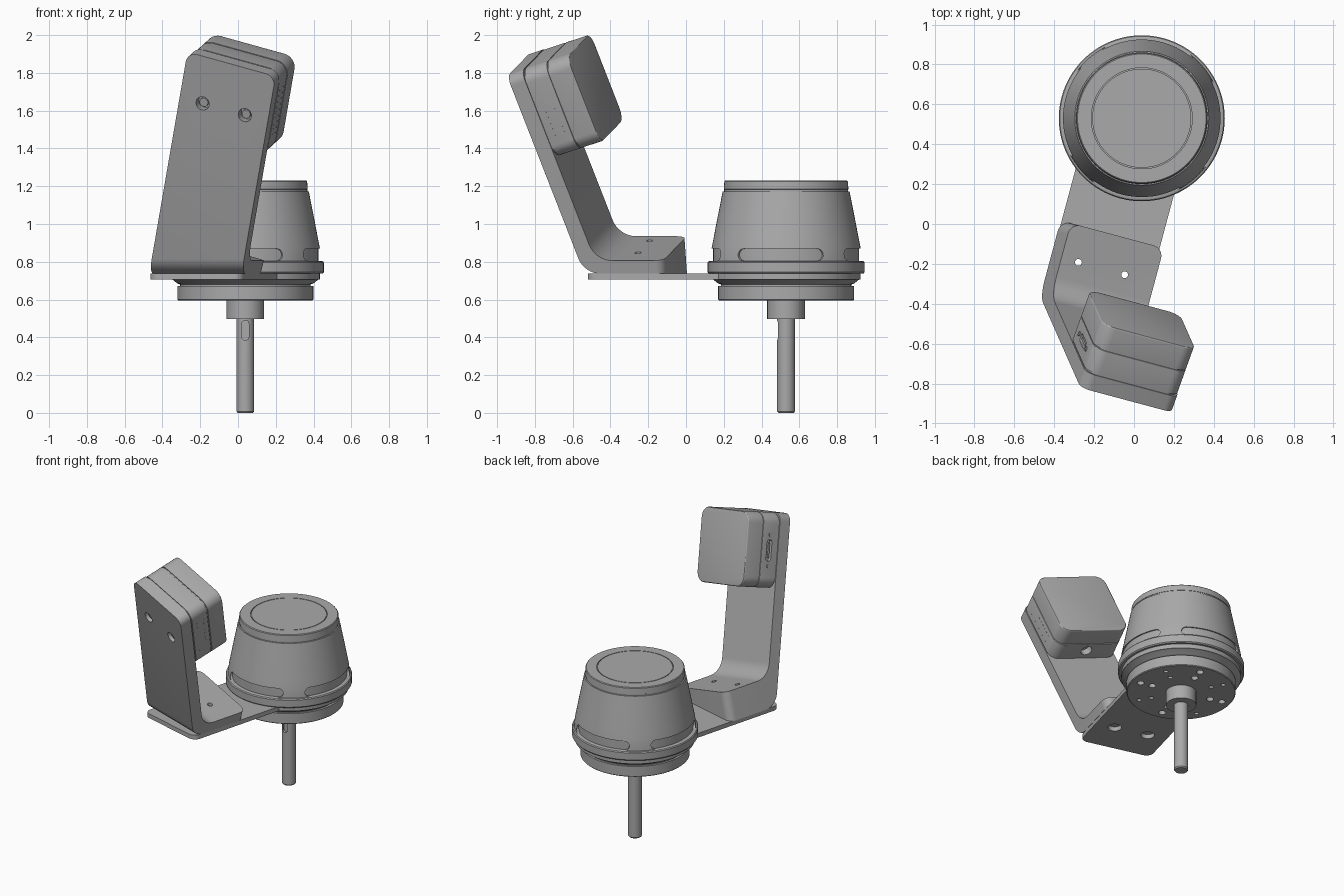
import bpy, bmesh, math
from mathutils import Vector, Matrix

old = bpy.data.objects.get("Cube")
if old:
    bpy.data.objects.remove(old, do_unlink=True)

grey = bpy.data.materials.new("machined grey")
grey.use_nodes = True
grey.diffuse_color = (0.4, 0.4, 0.4, 1)
grey.node_tree.nodes["Principled BSDF"].inputs["Base Color"].default_value = (0.4, 0.4, 0.4, 1)

# Frames: turned parts, tilted bracket, camera on the arm
YAW = TILT = math.radians(15)
LEAN = math.radians(17.8)
CENTRE = Matrix.Translation((0.039, 0.53, 0))
AXIS = CENTRE @ Matrix.Rotation(-YAW, 4, 'Z')
BRACKET = AXIS @ Matrix.Translation((0, 0, 0.745)) @ Matrix.Rotation(TILT, 4, 'Y')
ARM = BRACKET @ Matrix.Translation((0, -1.305, 1.166)) @ Matrix.Rotation(LEAN, 4, 'X')
PLATE_Z = 0.738


def finish(name, bm, frame):
    bmesh.ops.recalc_face_normals(bm, faces=bm.faces)
    bm.transform(frame)
    mesh = bpy.data.meshes.new(name)
    bm.to_mesh(mesh)
    bm.free()
    mesh.materials.append(grey)
    obj = bpy.data.objects.new(name, mesh)
    bpy.context.collection.objects.link(obj)
    return obj


def lathe(name, profile, steps=96):
    bm = bmesh.new()
    verts = [bm.verts.new((r, 0, z)) for r, z in profile]
    edges = [bm.edges.new(pair) for pair in zip(verts, verts[1:])]
    bmesh.ops.spin(bm, geom=verts + edges, axis=(0, 0, 1), cent=(0, 0, 0),
                   angle=math.tau, steps=steps)
    bmesh.ops.remove_doubles(bm, verts=bm.verts, dist=0.0002)
    return finish(name, bm, AXIS)


def box(name, lo, hi, frame, axis=2, corner=0, edge=0, only=None):
    """Box whose edges along one axis are rounded, then its far rim softened."""
    lo, hi = Vector(lo), Vector(hi)
    bm = bmesh.new()
    bmesh.ops.create_cube(bm, size=1)
    for v in bm.verts:
        v.co = (lo + hi) / 2 + Vector(a * b for a, b in zip(v.co, hi - lo))

    def along(e):
        d = e.verts[1].co - e.verts[0].co
        return abs(d[axis]) > 0.99 * d.length
    if corner:
        picks = [e for e in bm.edges if along(e) and (only is None or only(e.verts[0].co))]
        bmesh.ops.bevel(bm, geom=picks, offset=corner, segments=8, profile=0.5, affect='EDGES')
    if edge:
        rim = [e for e in bm.edges if all(abs(v.co[axis] - hi[axis]) < 1e-4 for v in e.verts)]
        bmesh.ops.bevel(bm, geom=rim, offset=edge, segments=3, profile=0.5, affect='EDGES')
    return finish(name, bm, frame)


def rod(name, centre, radius, depth, frame, axis='Z', sides=28):
    bm = bmesh.new()
    bmesh.ops.create_cone(bm, cap_ends=True, segments=sides, radius1=radius,
                          radius2=radius, depth=depth)
    turn = {'X': Matrix.Rotation(math.pi / 2, 4, 'Y'),
            'Y': Matrix.Rotation(math.pi / 2, 4, 'X'), 'Z': Matrix()}[axis]
    return finish(name, bm, frame @ Matrix.Translation(centre) @ turn)


def cut(obj, cutters):
    for c in cutters:
        mod = obj.modifiers.new("cut", 'BOOLEAN')
        mod.object, mod.solver = c, 'EXACT'
        with bpy.context.temp_override(object=obj, active_object=obj, selected_objects=[obj]):
            bpy.ops.object.modifier_apply(modifier=mod.name)
        bpy.data.objects.remove(c, do_unlink=True)


def fillet(a, corner, b, radius, n=10):
    """Arc points rounding a 2D corner."""
    a, corner, b = Vector(a), Vector(corner), Vector(b)
    d1, d2 = (a - corner).normalized(), (b - corner).normalized()
    half = d1.angle(d2) / 2
    centre = corner + (d1 + d2).normalized() * radius / math.sin(half)
    start = corner + d1 * radius / math.tan(half) - centre
    end = corner + d2 * radius / math.tan(half) - centre
    arc = [start.lerp(end, i / n).normalized() * radius for i in range(n + 1)]
    return [centre + p for p in arc]


# Drive shaft with keyway, hub, drilled flange
shaft = lathe("shaft", [(0, 0), (0.041, 0), (0.047, 0.008), (0.047, 0.51), (0, 0.51)], 40)
cut(shaft, [box("key", (-0.018, -0.06, 0.385), (0.018, -0.03, 0.49), CENTRE, 1, 0.017)])
lathe("hub", [(0, 0.497), (0.1, 0.497), (0.1, 0.61), (0, 0.61)], 64)
flange = lathe("flange", [(0, 0.595), (0.355, 0.595), (0.36, 0.6), (0.36, 0.672), (0, 0.672)])
holes = []
for k in range(8):
    a = k * math.pi / 4
    for r in (0.21, 0.295):
        holes.append(rod("hole", (r * math.cos(a), r * math.sin(a), 0.6),
                         (0.024, 0.015)[k % 2], 0.08, AXIS, sides=20))
cut(flange, holes)
lathe("collar", [(0, 0.66), (0.345, 0.66), (0.345, 0.68), (0.36, 0.685), (0.385, 0.705),
                 (0.395, 0.707), (0.395, 0.745), (0, 0.745)])

# Tapered housing with a lid seam and four grip recesses
housing = lathe("housing", [
    (0, PLATE_Z), (0.41, PLATE_Z), (0.416, 0.745), (0.416, 0.795), (0.411, 0.802),
    (0.402, 0.805), (0.399, 0.84), (0.394, 0.875), (0.383, 0.93), (0.366, 1.02), (0.35, 1.1),
    (0.336, 1.172), (0.328, 1.173), (0.328, 1.183), (0.33, 1.184), (0.327, 1.225), (0.322, 1.23),
    (0.253, 1.23), (0.253, 1.222), (0.248, 1.222), (0.248, 1.23), (0, 1.23)])


def recess(angle, span=math.radians(69), z=0.837, h=0.032, n=36):
    bm = bmesh.new()
    rings = []
    for i in range(n + 1):
        t = -math.cos(math.pi * i / n)
        a = angle + t * span / 2
        near = min(1, (1 - abs(t)) * span / 2 * 0.4 / h)
        k = h * max(0.25, math.sqrt(1 - (1 - near) ** 2))
        rings.append([bm.verts.new((r * math.cos(a), r * math.sin(a), z + s))
                      for r, s in ((0.386, -k), (0.45, -k), (0.45, k), (0.386, k))])
    for p, q in zip(rings, rings[1:]):
        for j in range(4):
            bm.faces.new((p[j], p[j - 1], q[j - 1], q[j]))
    bm.faces.new(rings[0])
    bm.faces.new(rings[-1])
    return finish("recess", bm, AXIS)


cut(housing, [recess(math.radians(10) + k * math.pi / 2) for k in range(4)])

# Flat carrier plate
plate = box("carrier_plate", (-0.255, -1.03, 0.707), (0.255, 0, PLATE_Z), AXIS, 2, 0.05,
            only=lambda p: p.y < -0.5)
cut(plate, [rod("hole", (s * 0.12, -0.78, 0.72), 0.045, 0.08, AXIS) for s in (-1, 1)])

# Bent bracket: extruded side profile, round corners, flat underside
top_out, top_in = (-1.385, 1.14), (-1.305, 1.166)
bend_in, back, low = (-0.972, 0.13), (-0.6, 0.13), (-0.6, -0.2)
outline = [top_out, top_in] + fillet(top_in, bend_in, back, 0.13) + [back, low, (-0.954, -0.2)]
bm = bmesh.new()
sides = [[bm.verts.new((x, v, w)) for v, w in outline] for x in (-0.25, 0.25)]
for ring in sides:
    bm.faces.new(ring)
for i in range(len(outline)):
    bm.faces.new((sides[0][i - 1], sides[0][i], sides[1][i], sides[1][i - 1]))
bmesh.ops.recalc_face_normals(bm, faces=bm.faces)
corners = [bm.edges.get((ring[i], ring[i + 1])) for ring in sides
           for i in (0, outline.index(back))]
bmesh.ops.bevel(bm, geom=corners, offset=0.055, segments=8, profile=0.5, affect='EDGES')
under = BRACKET.inverted()
down = under.to_3x3() @ Vector((0, 0, -1))
res = bmesh.ops.bisect_plane(bm, geom=bm.verts[:] + bm.edges[:] + bm.faces[:], dist=1e-5,
                             plane_co=under @ Vector((0.039, 0.53, PLATE_Z)), plane_no=down,
                             clear_outer=True)
rim = [g for g in res["geom_cut"] if isinstance(g, bmesh.types.BMEdge)]
bmesh.ops.contextual_create(bm, geom=rim)
bmesh.ops.recalc_face_normals(bm, faces=bm.faces)
heel = [e for e in rim if all(v.co.y < -0.95 for v in e.verts) and e.calc_length() > 0.4]
bmesh.ops.bevel(bm, geom=heel, offset=0.08, segments=8, profile=0.5, affect='EDGES')
bracket = finish("bracket", bm, BRACKET)
cut(bracket, [rod("hole", (s * 0.12, -0.78, 0.8), 0.017, 0.4, AXIS, sides=20) for s in (-1, 1)]
    + [rod("bore", (s * 0.12, -0.085, -0.26), 0.037, 0.1, ARM, 'Y') for s in (-1, 1)])
for side, s in (("right", -1), ("left", 1)):
    rod(side + "_arm_screw", (s * 0.12, -0.045, -0.26), 0.024, 0.04, ARM, 'Y', 20)

# Two-part camera case on the arm, with recessed seams between the shells
for name, n0, n1 in (("mount_seam", -0.002, 0.02), ("case_seam", 0.13, 0.15)):
    box(name, (-0.244, n0, -0.494), (0.244, n1, -0.006), ARM, 1, 0.066)
front = box("case_front", (-0.25, 0.008, -0.5), (0.25, 0.136, 0), ARM, 1, 0.07, 0.003)
box("case_back", (-0.25, 0.142, -0.5), (0.25, 0.267, 0), ARM, 1, 0.07, 0.008)
cut(front, [box("socket", (-0.27, 0.055, -0.32), (-0.225, 0.095, -0.18), ARM, 0, 0.015),
            rod("mount", (0, 0.075, -0.5), 0.038, 0.09, ARM)])
box("socket_tongue", (-0.246, 0.068, -0.3), (-0.22, 0.082, -0.2), ARM)
for i, d in enumerate((-0.355, -0.145)):
    rod("socket_screw_%d" % i, (-0.25, 0.075, d), 0.012, 0.012, ARM, 'X', 16)

# Rows of vent dashes
for col, n in enumerate((0.045, 0.1)):
    for i in range(9):
        d = -0.38 + i * 0.0325
        box("vent_%d_%d" % (col, i), (0.249, n - 0.002, d - 0.005), (0.251, n + 0.002, d + 0.005), ARM)

for obj in bpy.context.scene.objects:
    obj.select_set(obj.type == 'MESH')
bpy.context.view_layer.objects.active = bracket
bpy.ops.object.shade_smooth_by_angle(angle=math.radians(30))
